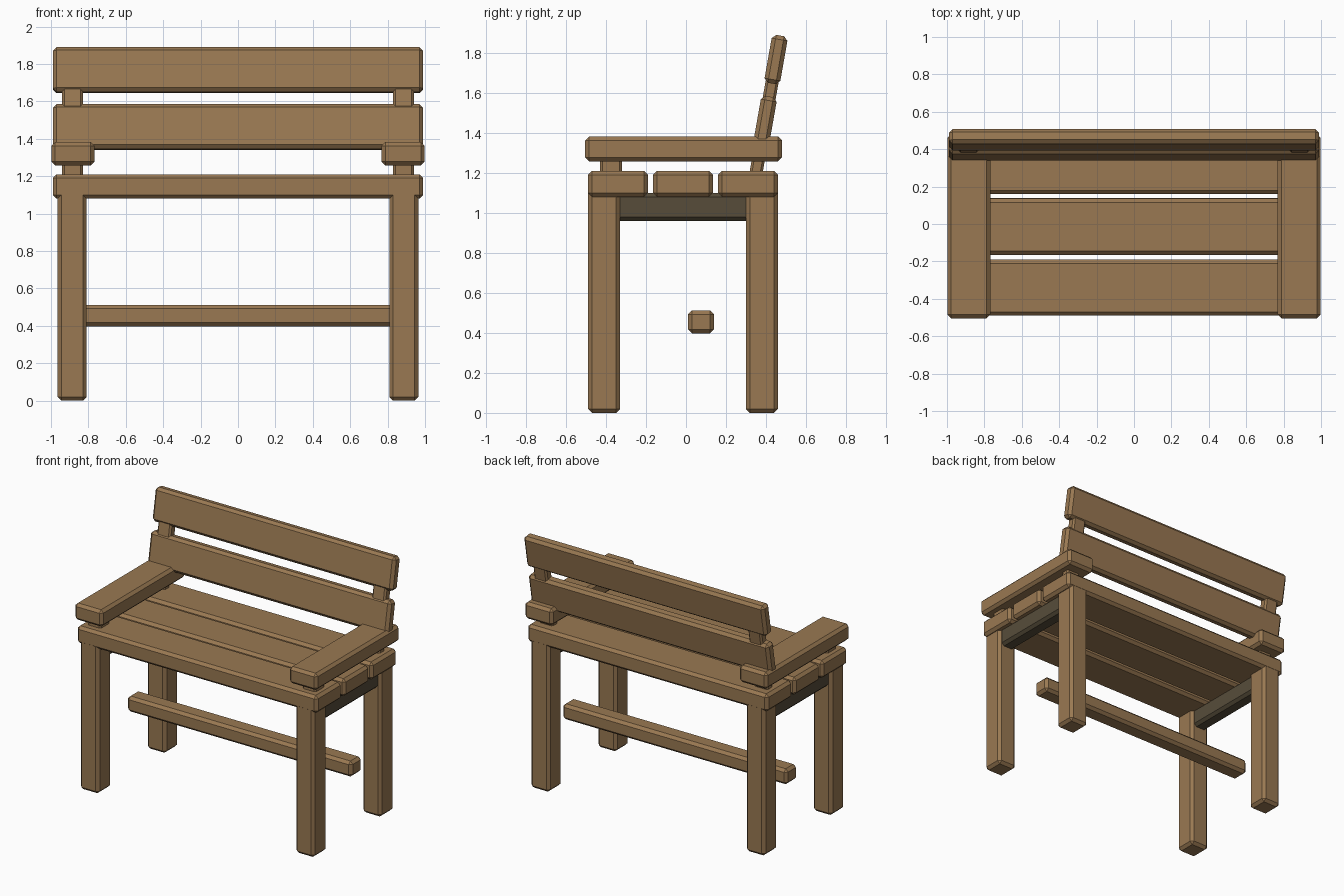
import bpy
import bmesh
from math import radians
from mathutils import Matrix

cube = bpy.data.objects.get("Cube")
if cube:
    bpy.data.objects.remove(cube, do_unlink=True)


def make_material(name, colour):
    mat = bpy.data.materials.new(name)
    mat.use_nodes = True
    mat.diffuse_color = colour
    for node in mat.node_tree.nodes:
        if node.type == "BSDF_PRINCIPLED":
            node.inputs["Base Color"].default_value = colour
    return mat


WOOD = make_material("warm wood", (0.32, 0.19, 0.085, 1))
DARK = make_material("dark wood", (0.095, 0.073, 0.042, 1))
LEAN = radians(-10)


def beam(name, x, y, z, mat=WOOD, tilt=0.0, bevel=0.02):
    """Chamfered timber; x, y and z are (centre, size) pairs."""
    bm = bmesh.new()
    bmesh.ops.create_cube(bm, size=1)
    bmesh.ops.scale(bm, vec=(x[1], y[1], z[1]), verts=bm.verts)
    bmesh.ops.bevel(bm, geom=bm.edges[:], offset=bevel, segments=1, affect="EDGES")
    bm.transform(Matrix.Rotation(tilt, 4, "X"))
    mesh = bpy.data.meshes.new(name)
    bm.to_mesh(mesh)
    bm.free()
    mesh.materials.append(mat)
    obj = bpy.data.objects.new(name, mesh)
    obj.location = (x[0], y[0], z[0])
    bpy.context.collection.objects.link(obj)
    return obj


# Seat slats
for name, y in (("front", -0.34), ("middle", -0.015), ("rear", 0.31)):
    beam(name + "_seat_slat", (0, 1.98), (y, 0.3), (1.145, 0.13))

# Parts repeated on each side
for side, s in (("left", 1), ("right", -1)):
    for end, y in (("front", -0.409), ("rear", 0.379)):
        beam(f"{side}_{end}_leg", (s * 0.887, 0.155), (y, 0.16), (0.58, 1.16))
    beam(side + "_apron", (s * 0.887, 0.11), (-0.015, 0.68), (1.03, 0.14), DARK)
    beam(side + "_armrest", (s * 0.883, 0.23), (-0.012, 0.985), (1.32, 0.125))
    beam(side + "_arm_post", (s * 0.885, 0.11), (-0.375, 0.11), (1.24, 0.16), bevel=0.012)
    beam(side + "_back_post", (s * 0.885, 0.11), (0.396, 0.065), (1.46, 0.64),
         tilt=LEAN, bevel=0.012)

# Leaning backrest boards
beam("lower_back_board", (0, 1.98), (0.396, 0.08), (1.462, 0.243), tilt=LEAN)
beam("upper_back_board", (0, 1.98), (0.45, 0.08), (1.767, 0.243), tilt=LEAN)

# Foot bar
beam("foot_bar", (0, 1.85), (0.075, 0.13), (0.455, 0.115))
